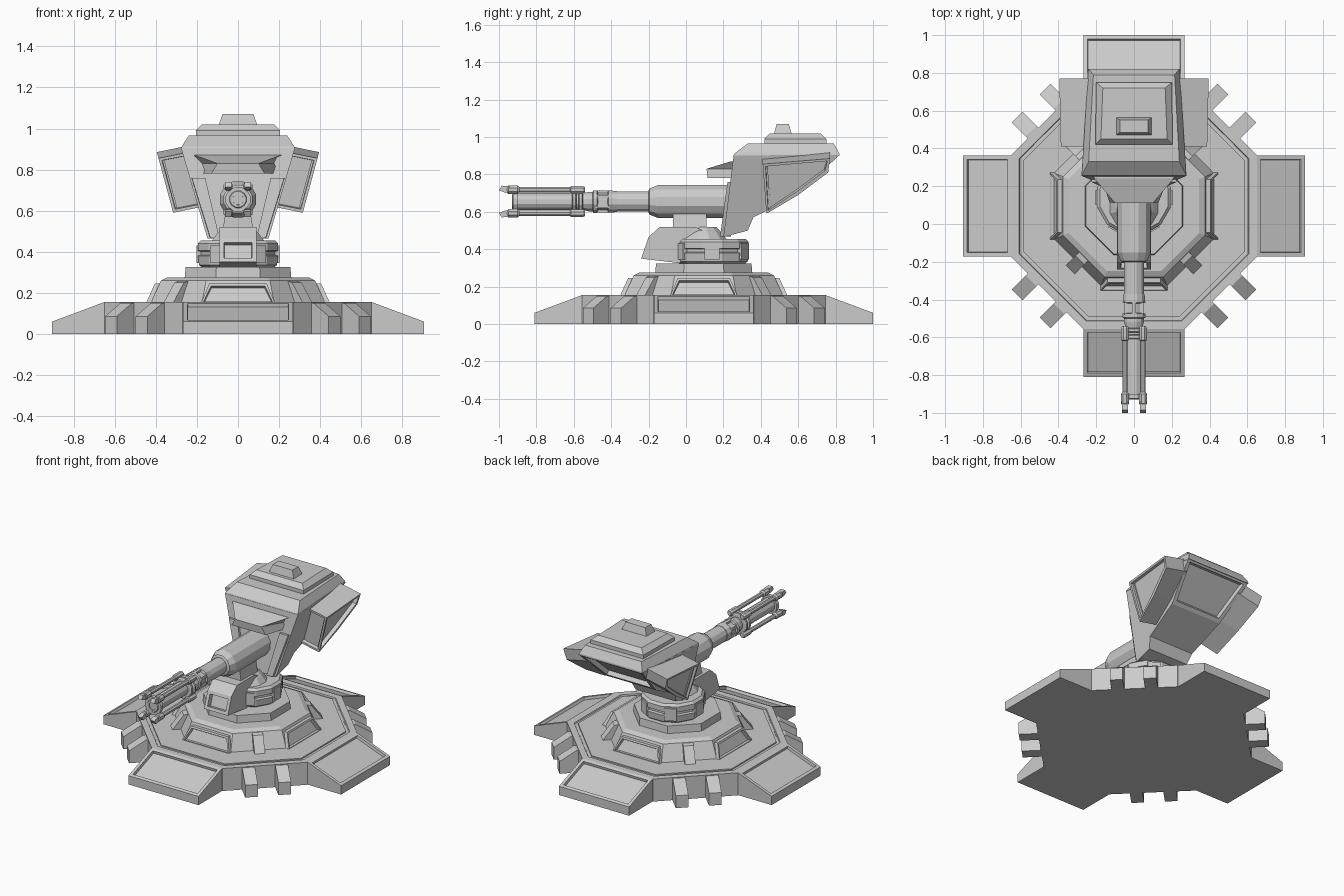
import bpy, bmesh, math
from mathutils import Matrix, Vector

if "Cube" in bpy.data.objects:
    bpy.data.objects.remove(bpy.data.objects["Cube"])

CY = 0.095  # centre of the base along y


def loft(name, rings, recess=None, t=0.02, depth=0.02, mat=None):
    """Skin equal-length rings, cap both ends, optionally sink the picked faces."""
    bm = bmesh.new()
    rows = [[bm.verts.new(p) for p in r] for r in rings]
    n = len(rows[0])
    for a, b in zip(rows, rows[1:]):
        for i in range(n):
            j = (i + 1) % n
            bm.faces.new((a[i], a[j], b[j], b[i]))
    bm.faces.new(rows[0])
    bm.faces.new(rows[-1])
    bmesh.ops.recalc_face_normals(bm, faces=bm.faces)
    bm.normal_update()
    if recess:
        picked = [f for f in bm.faces if recess(f.normal, f.calc_center_median())]
        bmesh.ops.inset_individual(bm, faces=picked, thickness=t, depth=0)
        bmesh.ops.inset_individual(bm, faces=picked, thickness=0.004, depth=-depth)
    if mat:
        bm.transform(mat)
        bmesh.ops.recalc_face_normals(bm, faces=bm.faces)
    me = bpy.data.meshes.new(name)
    bm.to_mesh(me)
    bm.free()
    ob = bpy.data.objects.new(name, me)
    bpy.context.collection.objects.link(ob)
    return ob


def turned(name, sections, n, centre=(0, 0), along_y=False, **kw):
    """Stack of regular polygons (position, apothem) along z or y."""
    rings = []
    for s, r in sections:
        R = r / math.cos(math.pi / n)
        ring = []
        for i in range(n):
            a = 2 * math.pi * (i + 0.5) / n
            u, v = centre[0] + R * math.cos(a), centre[1] + R * math.sin(a)
            ring.append((u, s, v) if along_y else (u, v, s))
        rings.append(ring)
    return loft(name, rings, **kw)


def slab(name, levels, **kw):
    """Stack of rectangles (z, front half width, back half width, y0, y1)."""
    return loft(name, [[(-a, y0, z), (a, y0, z), (b, y1, z), (-b, y1, z)]
                       for z, a, b, y0, y1 in levels], **kw)


def radial(name, profile, half, angle, offset=0, **kw):
    """Profile in (distance, z), given thickness, turned about the base centre."""
    m = Matrix.Translation((0, CY, 0)) @ Matrix.Rotation(math.radians(angle), 4, 'Z')
    return loft(name, [[(x, offset + s * half, z) for x, z in profile] for s in (-1, 1)],
                mat=m, **kw)


# Octagonal base with a sunken deck line, skirt and turntable
turned("base_plate", [(0, .65), (.155, .65)], 8, (0, CY),
       recess=lambda n, c: n.z > .9, t=.045, depth=.008)
turned("base_deck", [(.14, .585), (.155, .585)], 8, (0, CY))
turned("base_skirt", [(.15, .425), (.26, .375), (.275, .345)], 8, (0, CY))
turned("turntable", [(.27, .26), (.325, .255)], 8, (0, CY))

for k in range(4):
    # Landing pads with sunken panels
    radial("landing_pad", [(.64, 0), (.905, 0), (.905, .06), (.65, .155), (.64, .155)],
           .267, 90 * k, recess=lambda n, c: n.z > .8 and n.x > .1, t=.03, depth=.018)
    # Framed panels on the skirt
    m = Matrix.Translation((0, CY, 0)) @ Matrix.Rotation(math.radians(90 * k), 4, 'Z')
    loft("skirt_panel",
         [[(.35, -.18, .15), (.35, .18, .15), (.35, .14, .245), (.35, -.14, .245)],
          [(.448, -.18, .15), (.448, .18, .15), (.405, .14, .245), (.405, -.14, .245)]],
         recess=lambda n, c: n.x > .6, t=.015, depth=.025, mat=m)
    # Skirt rib and the two corner teeth on each diagonal
    radial("skirt_rib", [(.36, .15), (.36, .26), (.405, .25), (.48, .15)], .033, 45 + 90 * k)
    for s in (-.105, .105):
        radial("corner_tooth", [(.6, 0), (.6, .15), (.665, .15), (.77, .085), (.77, 0)],
               .04, 45 + 90 * k, s)

# Swivel neck with ring groove, and short segments around it
turned("neck_ring", [(.32, .17), (.335, .19), (.38, .195), (.385, .18), (.4, .18),
                     (.405, .195), (.44, .195), (.455, .18)], 12, (0, .14))
for i in range(6):
    a = math.radians(60 * i)
    m = Matrix.Translation((0, .14, 0)) @ Matrix.Rotation(a, 4, 'Z')
    loft("neck_clamp", [[(x, y, z) for x, z in ((.16, .345), (.203, .345), (.203, .43), (.16, .43))]
                        for y in (-.04, .04)], mat=m)
turned("neck_cone", [(.45, .13), (.49, .1), (.52, .07)], 12, (0, .09))
slab("gun_pedestal", [(.5, .075, .075, -.07, .11), (.6, .06, .06, -.07, .11)])

# Armoured bracket in front of the neck
bracket = [(-.24, .35), (-.2, .465), (-.14, .52), (.05, .52), (.18, .455), (.1, .44),
           (-.03, .43), (-.03, .325)]
loft("front_bracket", [[(x, y, z) for y, z in bracket] for x in (-.09, .09)],
     recess=lambda n, c: n.y < -.8 and c.y < -.15, t=.03, depth=.03)

# Gun: breech, sleeve, grooved collar, core
GZ = .655
turned("gun_breech", [(-.2, .06), (-.195, .07), (-.15, .088), (.3, .088)], 12, (0, GZ), True)
turned("gun_sleeve", [(-.38, .054), (-.15, .054)], 12, (0, GZ), True)
turned("gun_collar", [(-.55, .045), (-.52, .052), (-.5, .052), (-.495, .06), (-.475, .06),
                      (-.47, .046), (-.42, .046), (-.415, .06), (-.37, .056)], 12, (0, GZ), True)
for i in range(6):
    a = math.radians(60 * i + 30)
    turned("collar_rib", [(-.48, .011), (-.41, .011)], 4,
           (.048 * math.cos(a), GZ + .048 * math.sin(a)), True)
turned("barrel_core", [(-.93, .038), (-.92, .045), (-.54, .045)], 12, (0, GZ), True,
       recess=lambda n, c: n.y < -.9, t=.012, depth=.08)
for y in (-.61, -.575):
    turned("barrel_clamp", [(y, .062), (y + .005, .07), (y + .02, .07), (y + .025, .062)],
           12, (0, GZ), True)
turned("muzzle_clamp", [(-.925, .06), (-.9, .06)], 12, (0, GZ), True)

# Four outer barrels with flared muzzle claws
for sx in (-1, 1):
    for sz in (-1, 1):
        x, z = sx * .048, GZ + sz * .063
        turned("outer_barrel", [(-.94, .014), (-.62, .014), (-.615, .02), (-.55, .02),
                                (-.54, .014)], 8, (x, z), True)
        turned("muzzle_claw", [(-.96, .012), (-.95, .022), (-.9, .022), (-.89, .014)],
               8, (x, z), True)
        claw = [(-1.0, .005), (-.985, .03), (-.94, .025), (-.94, -.008), (-.97, -.006)]
        loft("claw_tip", [[(x + d, y, z + sz * (h - .008)) for y, h in claw] for d in (-.016, .016)])


# Head: tapered body with sloped underside, chamfered roof and hatch
def width(y, z):
    return .275 - .3 * (.905 - z) - .06 * (y - .3)


body = [(.2, .465), (.33, .5), (.36, .57), (.6, .69), (.82, .905), (.255, .905)]
loft("head_body", [[(s * width(y, z), y, z) for y, z in body] for s in (-1, 1)],
     recess=lambda n, c: n.y > .3 and n.z < -.3 and c.y > .6, t=.035, depth=.03)
slab("head_roof", [(.9, .278, .243, .255, .82), (.912, .275, .24, .26, .82),
                   (.965, .24, .215, .33, .79)])
slab("roof_plate", [(.96, .205, .2, .42, .75), (.99, .205, .2, .42, .75),
                    (1.02, .175, .165, .45, .72)])
slab("roof_hatch", [(1.015, .095, .095, .47, .565), (1.07, .075, .075, .485, .55)])

# Brow plate over the gun and the cheek frames beside it
slab("brow_plate", [(.78, .13, .19, .115, .3), (.83, .1, .205, .11, .3), (.87, .21, .22, .24, .3)])
for s in (-1, 1):
    loft("cheek_frame", [[(s * a, .23 + d, .76), (s * b, .23 + d, .76),
                          (s * c, .19 + d, .468), (s * e, .19 + d, .468)]
                         for d, a, b, c, e in ((-.008, .16, .225, .135, .09),
                                               (.05, .16, .23, .14, .09))])

    # Side pods: tilted boxes with sunken front and outer panels
    pod = [(.41, .855), (.77, .885), (.76, .81), (.60, .69), (.43, .59)]
    outer = [(s * (.39 - .27 * (.865 - z)), y, z) for y, z in pod]
    inner = [(s * (.22 - .27 * (.865 - z)), y, z + .035) for y, z in pod]
    loft("side_pod", [inner, outer],
         recess=lambda n, c: n.y < -.8 or (n.x * s > .8 and c.x * s > .3), t=.02, depth=.025)
